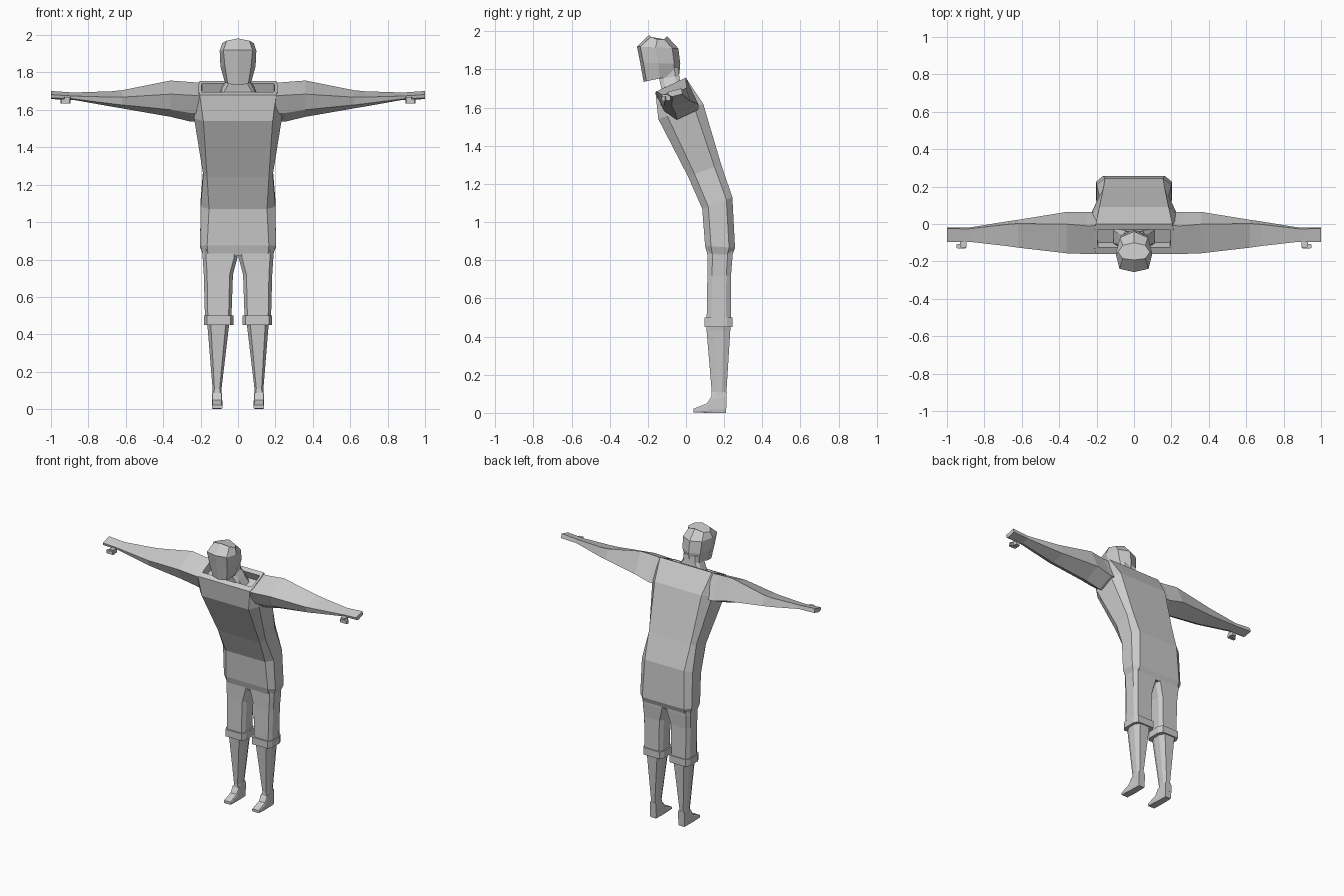
import bpy, bmesh
from math import sin, cos, radians


def ring(front, back, panel, w, cx=0, ch=0.2):
    """Chamfered section between a front and back (y, z) point; panel = flat half width."""
    pts = []
    for t, u in [(0, panel), (ch, w), (1 - ch, w), (1, panel),
                 (1, -panel), (1 - ch, -w), (ch, -w), (0, -panel)]:
        pts.append((cx + u, front[0] + (back[0] - front[0]) * t,
                    front[1] + (back[1] - front[1]) * t))
    return pts


def loft(name, rings, mirror=False):
    bm = bmesh.new()
    rows = [[bm.verts.new(p) for p in r] for r in rings]
    n = len(rows[0])
    for a, b in zip(rows, rows[1:]):
        for i in range(n):
            j = (i + 1) % n
            bm.faces.new((a[i], a[j], b[j], b[i]))
    bm.faces.new(rows[0][::-1])
    bm.faces.new(rows[-1])
    bmesh.ops.recalc_face_normals(bm, faces=bm.faces[:])
    me = bpy.data.meshes.new(name)
    bm.to_mesh(me)
    bm.free()
    ob = bpy.data.objects.new(name, me)
    bpy.context.collection.objects.link(ob)
    if mirror:
        ob.modifiers.new("Mirror", 'MIRROR')
    return ob


def box(name, x, y, z):
    cx, w = (x[0] + x[1]) / 2, (x[1] - x[0]) / 2
    ym = (y[0] + y[1]) / 2
    return loft(name, [ring((y[0], v), (y[1], v), w * .8, w, cx) for v in z], True)


# Long shirt, leaning forward, with a sunken neck opening
loft("shirt", [
    ring((.115, .82), (.24, .82), .16, .185),
    ring((.10, .875), (.257, .865), .165, .203),
    ring((.085, 1.07), (.243, 1.13), .155, .20),
    ring((.01, 1.24), (.185, 1.30), .165, .186),
    ring((-.145, 1.54), (.09, 1.62), .185, .235),
    ring((-.16, 1.68), (.00, 1.755), .205, .21),
    ring((-.125, 1.697), (-.03, 1.741), .192, .195),
    ring((-.10, 1.643), (-.005, 1.687), .192, .195)])

# Neck flaring into the chest
loft("neck", [
    ring((-.125, 1.65), (-.01, 1.68), .09, .11),
    ring((-.13, 1.705), (-.03, 1.73), .07, .085),
    ring((-.14, 1.75), (-.035, 1.765), .045, .062),
    ring((-.15, 1.81), (-.04, 1.81), .045, .06)])


# Head: ten-sided levels with a centre ridge on face, crown and back
def head_ring(front, back, chin, w, nape, drop):
    half = [(0, 0, 0), (.08, chin, drop * .5), (.45, w, drop), (.85, nape, drop * .8), (1, 0, 0)]
    full = half + [(t, -u, d) for t, u, d in half[-2:0:-1]]
    return [(u, front[0] + (back[0] - front[0]) * t,
             front[1] + (back[1] - front[1]) * t - d) for t, u, d in full]


loft("head", [
    head_ring((-.222, 1.735), (-.035, 1.775), .055, .072, .05, 0),
    head_ring((-.24, 1.835), (-.03, 1.83), .07, .094, .07, 0),
    head_ring((-.257, 1.92), (-.04, 1.91), .078, .098, .075, 0),
    head_ring((-.192, 1.982), (-.10, 1.975), .06, .085, .06, .022)])


# Arms: tilted five-sided sections from shoulder to fingertips
def arm_ring(x, cy, cz, d, h, tilt):
    c, s = cos(radians(tilt)), sin(radians(tilt))
    pts = [(-d, h), (d, h), (d, -h), (-.5 * d, -h), (-d, -.2 * h)]
    return [(x, cy + a * c - b * s, cz + a * s + b * c) for a, b in pts]


loft("arm", [
    arm_ring(.20, -.048, 1.633, .083, .085, 25),
    arm_ring(.25, -.048, 1.634, .083, .088, 25),
    arm_ring(.36, -.046, 1.651, .086, .077, 25),
    arm_ring(.62, -.052, 1.652, .067, .036, 16),
    arm_ring(.68, -.052, 1.655, .060, .030, 15),
    arm_ring(.88, -.057, 1.671, .036, .013, 15),
    arm_ring(1.0, -.057, 1.677, .037, .015, 15)], True)

# Thumbs
box("thumb_base", (.895, .93), (-.125, -.08), (1.637, 1.668))
box("thumb_tip", (.895, .95), (-.13, -.106), (1.635, 1.657))

# Shorts with cuffs
loft("shorts_leg", [
    ring((.112, .87), (.245, .87), .075, .095, .095),
    ring((.112, .81), (.243, .81), .075, .093, .096),
    ring((.112, .72), (.236, .72), .06, .078, .105),
    ring((.108, .47), (.235, .47), .055, .070, .106)], True)
box("cuff", (.025, .182), (.097, .243), (.45, .50))

# Calves tapering to the ankle
loft("lower_leg", [
    ring((.105, .47), (.235, .47), .04, .062, .106, .3),
    ring((.108, .43), (.232, .43), .038, .056, .106, .3),
    ring((.135, .11), (.212, .11), .014, .024, .112, .3),
    ring((.13, .05), (.212, .05), .022, .026, .112, .3)], True)

# Feet, lofted from heel to toe
loft("foot", [
    ring((.21, 0), (.214, .11), .022, .025, .112),
    ring((.135, 0), (.135, .09), .024, .027, .112),
    ring((.11, 0), (.11, .05), .024, .028, .112),
    ring((.04, .003), (.04, .022), .024, .028, .112)], True)
